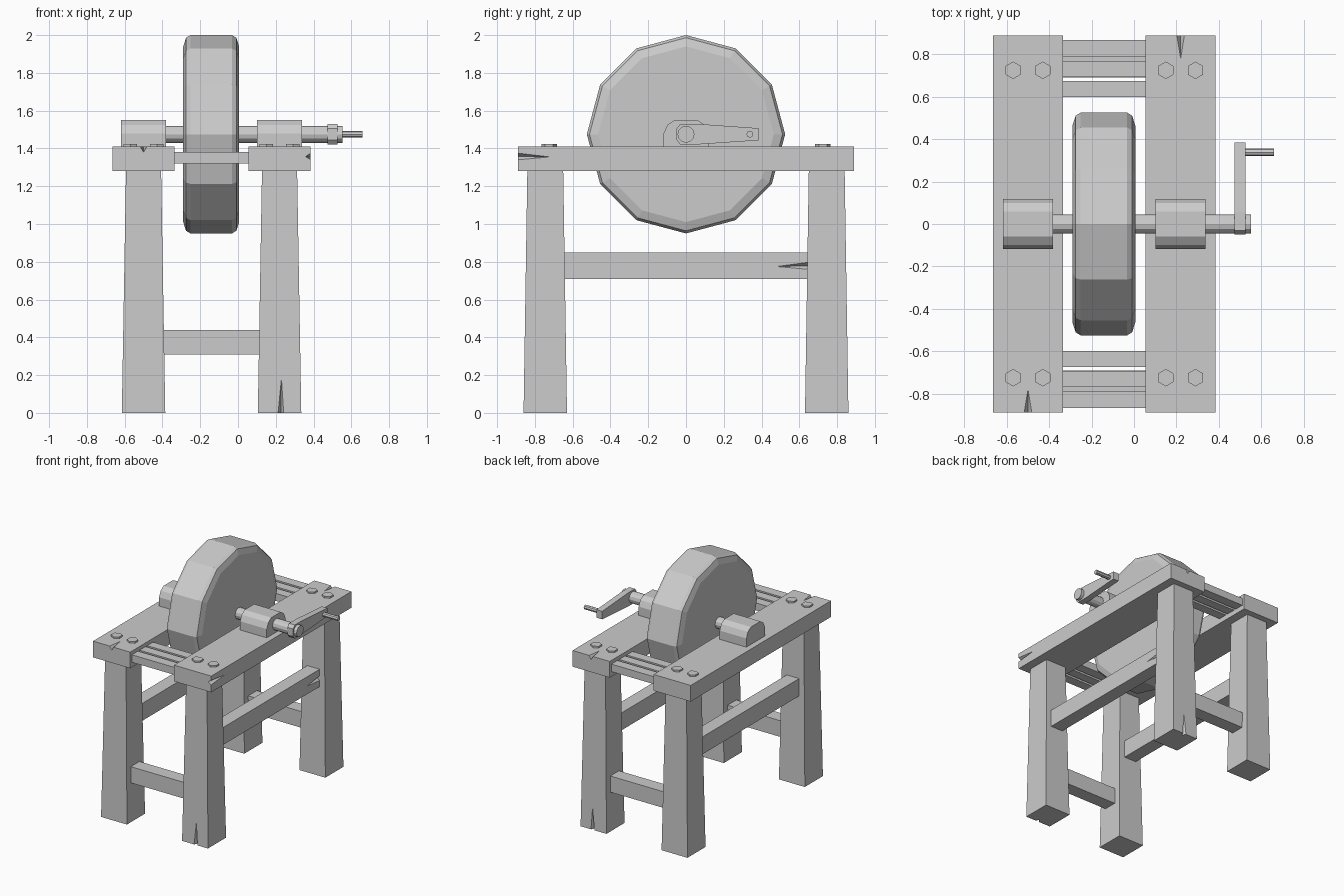
import bpy, bmesh, math
from mathutils import Vector

cube = bpy.data.objects.get("Cube")
if cube:
    bpy.data.objects.remove(cube, do_unlink=True)

GREY = (0.6, 0.6, 0.6, 1.0)
mat = bpy.data.materials.new("plain grey")
mat.use_nodes = True
mat.diffuse_color = GREY
mat.node_tree.nodes["Principled BSDF"].inputs["Base Color"].default_value = GREY


def finish(name, bm):
    """Turn a bmesh into a flat shaded object."""
    bmesh.ops.recalc_face_normals(bm, faces=bm.faces[:])
    mesh = bpy.data.meshes.new(name)
    bm.to_mesh(mesh)
    bm.free()
    mesh.materials.append(mat)
    obj = bpy.data.objects.new(name, mesh)
    bpy.context.collection.objects.link(obj)
    return obj


def loft(name, rings):
    """Skin a list of point rings and cap both ends."""
    bm = bmesh.new()
    loops = [[bm.verts.new(p) for p in ring] for ring in rings]
    n = len(loops[0])
    for a, b in zip(loops, loops[1:]):
        for i in range(n):
            j = (i + 1) % n
            bm.faces.new((a[i], a[j], b[j], b[i]))
    bm.faces.new(loops[0])
    bm.faces.new(loops[-1])
    return finish(name, bm)


def rect(cx, cy, z, hx, hy):
    return [(cx + sx * hx, cy + sy * hy, z)
            for sx, sy in ((-1, -1), (1, -1), (1, 1), (-1, 1))]


def box(name, x, y, z):
    cx, cy = sum(x) / 2, sum(y) / 2
    hx, hy = (x[1] - x[0]) / 2, (y[1] - y[0]) / 2
    return loft(name, [rect(cx, cy, h, hx, hy) for h in z])


def turned(name, profile, sides, y=0.0, z=1.475):
    """Revolve (x, radius) pairs about an axis along x."""
    angles = [2 * math.pi * i / sides for i in range(sides)]
    return loft(name, [[(x, y + r * math.sin(a), z + r * math.cos(a)) for a in angles]
                       for x, r in profile])


def side_plate(name, outline, x):
    """Extrude a (y, z) outline along x."""
    return loft(name, [[(h, y, z) for y, z in outline] for h in x])


def crack(obj, tip, p, q, deep):
    """Cut a split that runs from its tip out through the end of a part."""
    tip, p, q, deep = map(Vector, (tip, p, q, deep))
    p, q = (deep + (v - deep) * 1.4 for v in (p, q))
    base = [tip + (v - tip) * 1.1 for v in (p, q, deep)]
    bm = bmesh.new()
    verts = [bm.verts.new(v) for v in [tip] + base]
    for i, j, k in ((0, 1, 2), (0, 2, 3), (0, 3, 1), (1, 3, 2)):
        bm.faces.new((verts[i], verts[j], verts[k]))
    cutter = finish("crack_cutter", bm)
    cutter.hide_render = True
    mod = obj.modifiers.new("crack", 'BOOLEAN')
    mod.operation = 'DIFFERENCE'
    mod.solver = 'EXACT'
    mod.object = cutter
    bpy.context.view_layer.objects.active = obj
    bpy.ops.object.modifier_apply(modifier=mod.name)
    bpy.data.objects.remove(cutter, do_unlink=True)


SIDES = (("right", -0.5), ("left", 0.22))
ENDS = (("front", -1), ("back", 1))

for side, cx in SIDES:
    # Top plank, with a split in one end
    plank = box(side + "_plank", (cx - 0.165, cx + 0.165), (-0.89, 0.89), (1.28, 1.41))
    s = -1 if side == "right" else 1
    crack(plank, (cx, s * 0.78, 1.41), (cx - 0.018, s * 0.89, 1.41),
          (cx + 0.018, s * 0.89, 1.41), (cx, s * 0.89, 1.38))
    # Lengthwise stretcher
    rail = box(side + "_stretcher", (cx - 0.055, cx + 0.055), (-0.66, 0.66), (0.71, 0.85))
    if side == "left":
        crack(plank, (cx + 0.165, -0.72, 1.355), (cx + 0.165, -0.89, 1.34),
              (cx + 0.165, -0.89, 1.375), (cx + 0.138, -0.89, 1.357))
        crack(rail, (cx + 0.055, 0.48, 0.775), (cx + 0.055, 0.645, 0.76),
              (cx + 0.055, 0.645, 0.797), (cx + 0.03, 0.645, 0.778))

    for end, e in ENDS:
        # Tapered leg
        leg = loft(f"{end}_{side}_leg", [rect(cx, e * 0.745, 0, 0.115, 0.115),
                                         rect(cx, e * 0.745, 1.28, 0.093, 0.095)])
        if side == "left":
            crack(leg, (cx + 0.01, e * 0.857, 0.18), (cx - 0.008, e * 0.86, 0),
                  (cx + 0.022, e * 0.86, 0), (cx + 0.007, e * 0.83, 0))
        # Pair of hexagonal bolt heads
        for k, dx in enumerate((-0.07, 0.07)):
            hexagon = [math.radians(30 + 60 * i) for i in range(6)]
            loft(f"{end}_{side}_bolt_{k + 1}",
                 [[(cx + dx + 0.041 * math.cos(a), e * 0.725 + 0.041 * math.sin(a), z)
                   for a in hexagon] for z in (1.405, 1.423)])

    # Bearing block with a rounded top
    half = [(0.118, 1.41), (0.118, 1.48), (0.098, 1.525), (0.06, 1.55)]
    outline = half + [(-y, z) for y, z in reversed(half)]
    side_plate(side + "_bearing", outline, (cx - 0.119, cx + 0.118))

for end, e in ENDS:
    # Cross stretcher and the three slats between the planks
    box(end + "_cross_stretcher", (-0.42, 0.14), sorted((e * 0.69, e * 0.80)), (0.31, 0.44))
    for k, (a, b) in enumerate(((0.6, 0.675), (0.695, 0.77), (0.79, 0.868))):
        box(f"{end}_slat_{k + 1}", (-0.34, 0.06), sorted((e * a, e * b)), (1.32, 1.38))

# Grinding wheel with softened rim
rim = [(0.148, 0.465), (0.133, 0.511), (0.11, 0.525)]
turned("grinding_wheel", [(-0.142 - x, r) for x, r in rim]
       + [(-0.142 + x, r) for x, r in reversed(rim)], 12)

# Axle, crank arm and handle
turned("axle", [(-0.5, 0.045), (0.552, 0.045)], 12)
side_plate("crank_arm", [(-0.05, 1.445), (-0.03, 1.421), (0.06, 1.421), (0.385, 1.443),
                         (0.385, 1.507), (0.06, 1.53), (-0.03, 1.53), (-0.05, 1.505)],
           (0.475, 0.526))
turned("crank_handle", [(0.5, 0.018), (0.66, 0.018)], 8, y=0.338)
